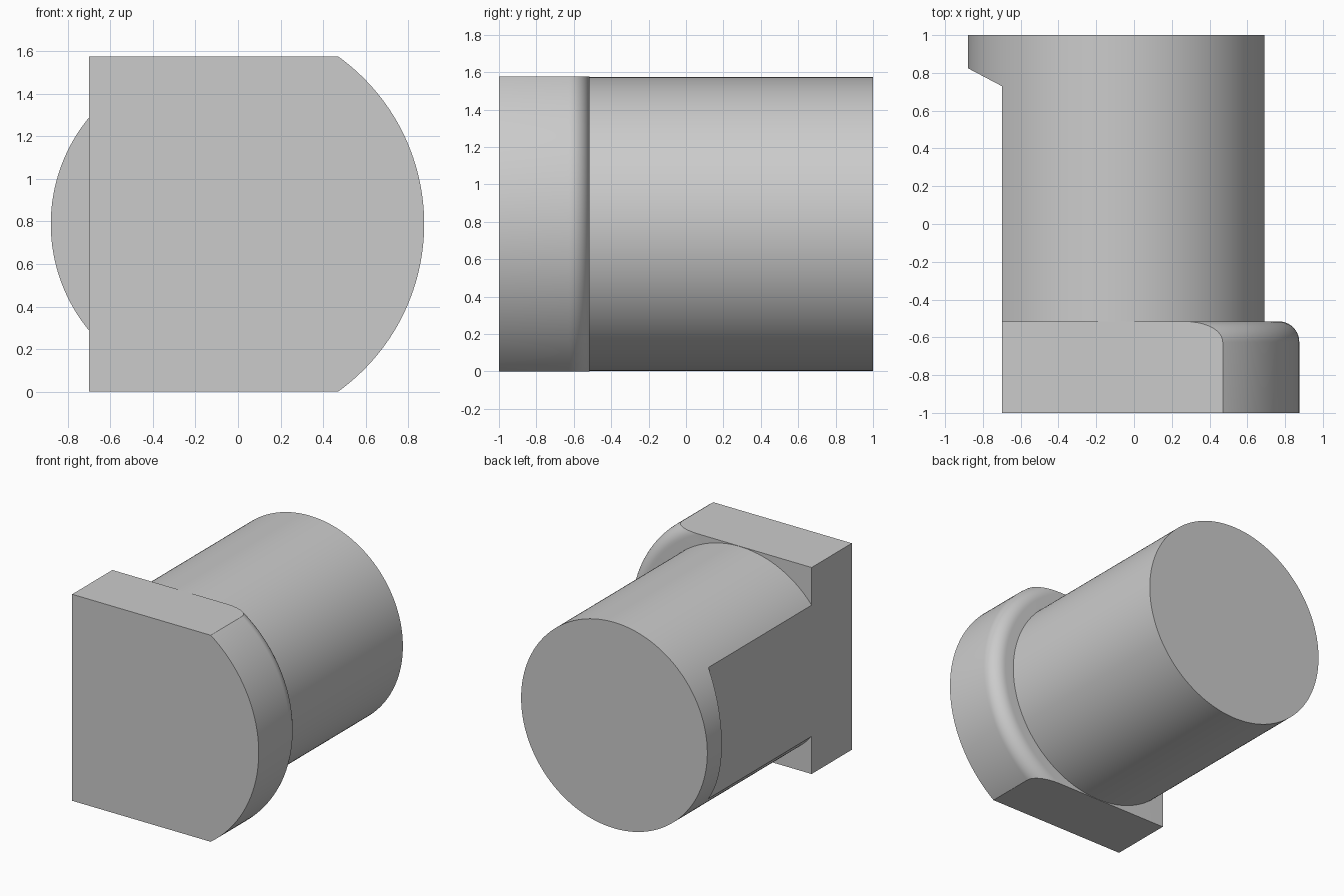
import bpy, bmesh, math
from mathutils import Vector

if "Cube" in bpy.data.objects:
    bpy.data.objects.remove(bpy.data.objects["Cube"], do_unlink=True)

CX, CZ = -0.094, 0.788          # shared axis of shaft and head
SHAFT_R, HEAD_R, FILLET = 0.786, 0.969, 0.11
FLAT_X, SHOULDER_Y = -0.70, -0.515

metal = bpy.data.materials.new("plain grey")
metal.use_nodes = True
GREY = (0.6, 0.6, 0.6, 1)
metal.diffuse_color = GREY
metal.node_tree.nodes["Principled BSDF"].inputs["Base Color"].default_value = GREY


def loft(outlines):
    """Solid skinned through matching (y, [(x, z), ...]) outlines."""
    bm = bmesh.new()
    rings = [[bm.verts.new((x, y, z)) for x, z in pts] for y, pts in outlines]
    n = len(rings[0])
    for a, b in zip(rings, rings[1:]):
        for i in range(n):
            j = (i + 1) % n
            bm.faces.new((a[i], a[j], b[j], b[i]))
    bm.faces.new(rings[0])
    bm.faces.new(rings[-1])
    bmesh.ops.recalc_face_normals(bm, faces=bm.faces)
    return bm


def to_object(name, bm):
    bmesh.ops.recalc_face_normals(bm, faces=bm.faces)
    mesh = bpy.data.meshes.new(name)
    bm.to_mesh(mesh)
    bm.free()
    mesh.materials.append(metal)
    ob = bpy.data.objects.new(name, mesh)
    bpy.context.collection.objects.link(ob)
    return ob


def arc(r, start, end, steps):
    angles = [math.radians(start + (end - start) * i / steps) for i in range(steps + 1)]
    return [(CX + r * math.cos(a), CZ + r * math.sin(a)) for a in angles]


def smooth(ob):
    bpy.ops.object.select_all(action="DESELECT")
    ob.select_set(True)
    bpy.context.view_layer.objects.active = ob
    bpy.ops.object.shade_smooth_by_angle(angle=math.radians(25))


# Head: D-shaped slab, rounded on the rear of its curved side
def d_outline(r):
    return arc(r, -90, 90, 96) + [(FLAT_X, CZ + r), (FLAT_X, CZ - r)]


sections = [(-1, d_outline(HEAD_R))]
for i in range(13):
    t = math.pi / 2 * i / 12
    r = HEAD_R - FILLET * (1 - math.cos(t))
    sections.append((SHOULDER_Y - FILLET * (1 - math.sin(t)), d_outline(r)))
bm = loft(sections)

# Trim the head flat along the top and bottom
for side in (1, -1):
    cut = bmesh.ops.bisect_plane(
        bm, geom=bm.verts[:] + bm.edges[:] + bm.faces[:], dist=1e-6,
        plane_co=Vector((0, 0, CZ + side * 0.788)),
        plane_no=Vector((0, 0, side)), clear_outer=True)
    rim = [e for e in cut["geom_cut"] if isinstance(e, bmesh.types.BMEdge)]
    bmesh.ops.holes_fill(bm, edges=rim, sides=0)
head = to_object("head", bm)
smooth(head)

# Shaft: full cylinder behind the head
circle = arc(SHAFT_R, 0, 360, 192)[:-1]
shaft = to_object("shaft", loft([(SHOULDER_Y, circle), (1, circle)]))

# Flat relief with a sloped end, cut into the shaft's side
relief = [(FLAT_X, -1.2), (FLAT_X, 0.73), (-1.06, 0.92), (-1.06, -1.2)]
bm = bmesh.new()
face = bm.faces.new([bm.verts.new((x, y, -0.2)) for x, y in relief])
top = bmesh.ops.extrude_face_region(bm, geom=[face])["geom"]
bmesh.ops.translate(bm, vec=(0, 0, 2), verts=[v for v in top if isinstance(v, bmesh.types.BMVert)])
cutter = to_object("relief_cutter", bm)
cutter.hide_render = True
cutter.hide_set(True)

mod = shaft.modifiers.new("relief", "BOOLEAN")
mod.operation = "DIFFERENCE"
mod.solver = "EXACT"
mod.object = cutter
bpy.context.view_layer.objects.active = shaft
bpy.ops.object.modifier_apply(modifier=mod.name)
bpy.data.objects.remove(cutter, do_unlink=True)
smooth(shaft)
